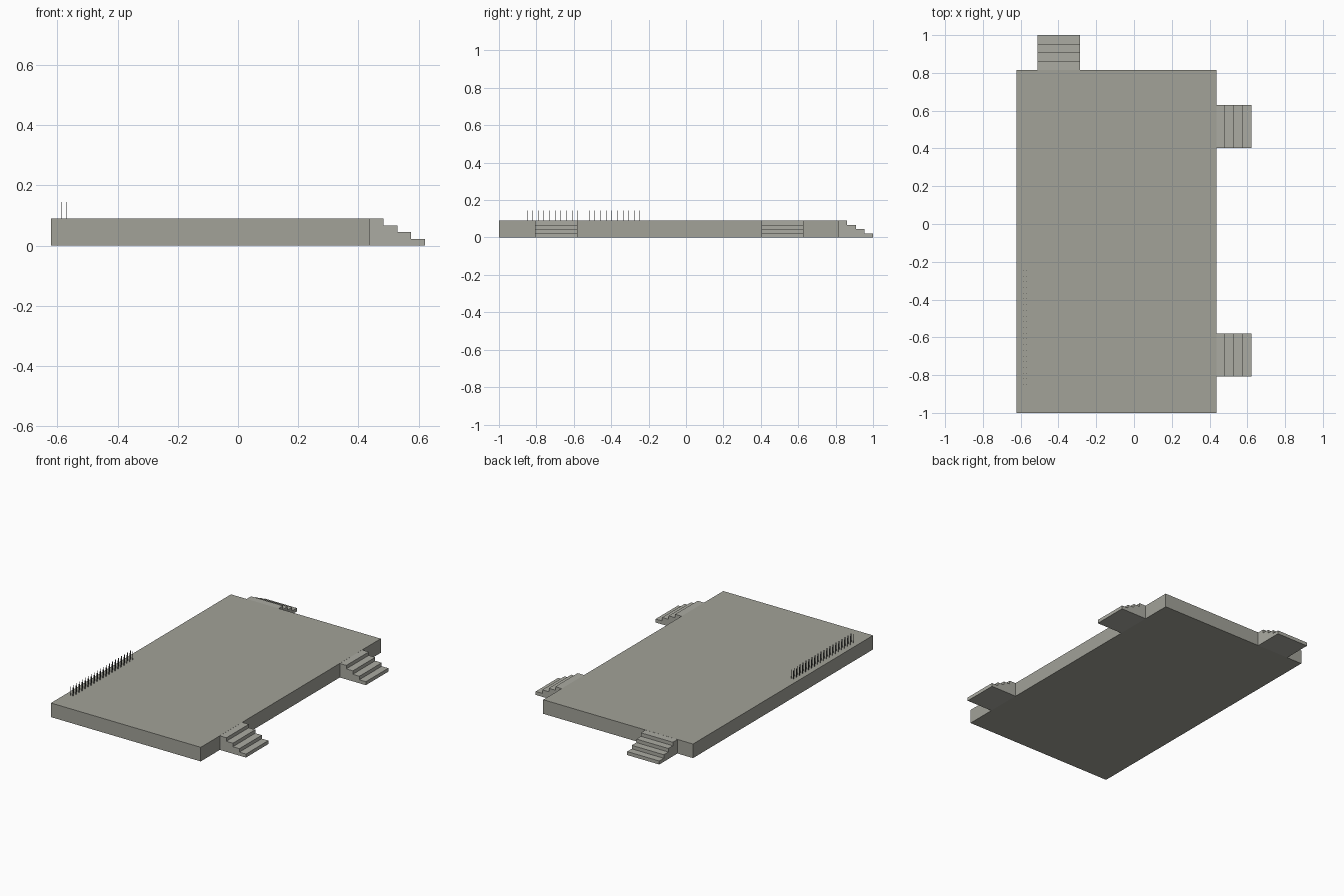
import bpy, bmesh
from mathutils import Matrix, Vector

if "Cube" in bpy.data.objects:
    bpy.data.objects.remove(bpy.data.objects["Cube"])

H = 0.09        # stage height
RIGHT = 0.437   # stage right edge
RUN = 0.184     # stair length
STEPS = 4


def material(name, color):
    m = bpy.data.materials.new(name)
    m.diffuse_color = (*color, 1)
    m.use_nodes = True
    m.node_tree.nodes["Principled BSDF"].inputs["Base Color"].default_value = m.diffuse_color
    return m


stage_mat = material("stage_grey", (0.36, 0.36, 0.315))
stair_mat = material("stair_grey", (0.41, 0.41, 0.365))
pin_mat = material("pin_dark", (0.12, 0.12, 0.11))


def finish(name, bm, mat):
    bmesh.ops.recalc_face_normals(bm, faces=bm.faces)
    me = bpy.data.meshes.new(name)
    bm.to_mesh(me)
    bm.free()
    me.materials.append(mat)
    ob = bpy.data.objects.new(name, me)
    bpy.context.collection.objects.link(ob)
    return ob


def add_box(bm, lo, hi):
    lo, hi = Vector(lo), Vector(hi)
    m = Matrix.Translation((lo + hi) / 2) @ Matrix.Diagonal((*(hi - lo), 1))
    bmesh.ops.create_cube(bm, size=1, matrix=m)


def stairs(name, place):
    # stepped side profile extruded across the width; place maps (out, across, z)
    top = H - 0.0005
    profile = [(0, 0), (0, top)]
    for i in range(STEPS):
        out = RUN * (i + 1) / STEPS
        profile += [(out, top * (STEPS - i) / STEPS),
                    (out, top * (STEPS - i - 1) / STEPS)]
    bm = bmesh.new()
    face = bm.faces.new([bm.verts.new(place(o, 0, z)) for o, z in profile])
    ext = bmesh.ops.extrude_face_region(bm, geom=[face])
    shift = Vector(place(0, 0.226, 0)) - Vector(place(0, 0, 0))
    bmesh.ops.translate(bm, vec=shift,
                        verts=[v for v in ext["geom"] if isinstance(v, bmesh.types.BMVert)])
    return finish(name, bm, stair_mat)


# Stage platform
bm = bmesh.new()
add_box(bm, (-0.621, -1, 0), (RIGHT, 0.816, H))
finish("stage_platform", bm, stage_mat)

# Two stairs on the right side, one at the back
for name, y0 in (("right_front_stairs", -0.807), ("right_back_stairs", 0.403)):
    stairs(name, lambda o, a, z, y0=y0: (RIGHT + o, y0 + a, z))
stairs("back_stairs", lambda o, a, z: (-0.511 + a, 0.816 + o, z))

# Two even rows of thin pins along the left edge
bm = bmesh.new()
R = 0.0013
for i in range(21):
    y = -0.850 + i * 0.0302
    for x in (-0.587, -0.570):
        add_box(bm, (x - R, y - R, H), (x + R, y + R, 0.145))
finish("edge_pins", bm, pin_mat)
